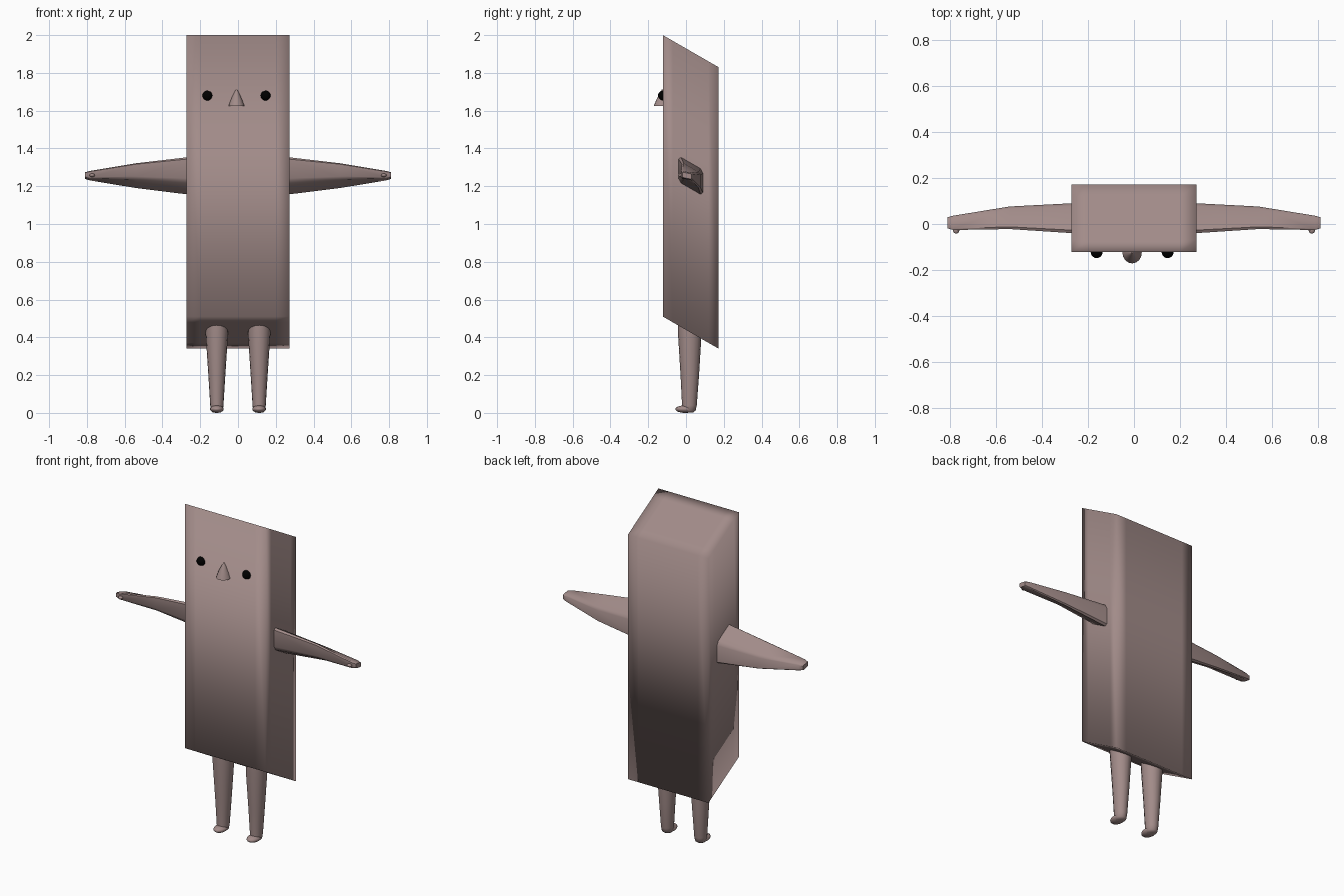
import bpy, bmesh
from math import cos, sin, pi, radians
from mathutils import Vector

if "Cube" in bpy.data.objects:
    bpy.data.objects.remove(bpy.data.objects["Cube"])

SLOPE = -0.576  # body and arms are sheared: height falls toward the back


def make_material(name, colour):
    mat = bpy.data.materials.new(name)
    mat.use_nodes = True
    mat.diffuse_color = colour
    mat.node_tree.nodes["Principled BSDF"].inputs["Base Color"].default_value = colour
    return mat


SKIN = make_material("dusty_pink", (0.36, 0.26, 0.25, 1))
BLACK = make_material("black", (0.0, 0.0, 0.0, 1))


def finish(bm, name, mat, angle=None):
    bmesh.ops.recalc_face_normals(bm, faces=bm.faces)
    for f in bm.faces:
        f.smooth = True
    mesh = bpy.data.meshes.new(name)
    bm.to_mesh(mesh)
    bm.free()
    mesh.materials.append(mat)
    obj = bpy.data.objects.new(name, mesh)
    bpy.context.collection.objects.link(obj)
    if angle:
        bpy.ops.object.select_all(action="DESELECT")
        obj.select_set(True)
        bpy.context.view_layer.objects.active = obj
        bpy.ops.object.shade_smooth_by_angle(angle=radians(angle))
    return obj


def loft(name, rings, angle=None):
    bm = bmesh.new()
    loops = [[bm.verts.new(p) for p in ring] for ring in rings]
    n = len(loops[0])
    for a, b in zip(loops, loops[1:]):
        for i in range(n):
            j = (i + 1) % n
            bm.faces.new((a[i], a[j], b[j], b[i]))
    bm.faces.new(loops[0])
    bm.faces.new(loops[-1])
    return finish(bm, name, SKIN, angle)


def ellipse(x, y, z, rx, ry, n=16):
    return [Vector((x + rx * cos(2 * pi * i / n), y + ry * sin(2 * pi * i / n), z))
            for i in range(n)]


def arm_ring(x, y, z, half_y, half_z, slope):
    # rounded square, sheared like the body
    square = [(1, -.75), (1, .75), (.8, 1), (-.8, 1), (-1, .75), (-1, -.75), (-.8, -1), (.8, -1)]
    return [Vector((x, y + u * half_y, z + v * half_z + slope * u * half_y)) for u, v in square]


def ball(name, centre, radii, mat):
    bm = bmesh.new()
    bmesh.ops.create_uvsphere(bm, u_segments=20, v_segments=12, radius=1)
    bmesh.ops.scale(bm, vec=radii, verts=bm.verts)
    bmesh.ops.translate(bm, vec=centre, verts=bm.verts)
    return finish(bm, name, mat)


# Body: sheared box with edge loops that soften the shading
bm = bmesh.new()
bmesh.ops.create_cube(bm, size=1)
for axis, cuts in ((0, (-0.37, 0.37)), (1, (-0.32, 0.32))):
    for c in cuts:
        normal = Vector((0, 0, 0))
        normal[axis] = 1
        bmesh.ops.bisect_plane(bm, geom=bm.verts[:] + bm.edges[:] + bm.faces[:],
                               plane_co=normal * c, plane_no=normal)
for v in bm.verts:
    v.co = Vector((v.co.x * 0.544, v.co.y * 0.295 + 0.025, v.co.z * 1.49 + 1.17))
    v.co.z += SLOPE * (v.co.y - 0.025)
finish(bm, "body", SKIN)

for side, s in (("left", 1), ("right", -1)):
    # Arm with a small thumb under the tip
    loft(side + "_arm", [
        arm_ring(s * 0.25, 0.025, 1.255, 0.066, 0.070, SLOPE),
        arm_ring(s * 0.54, 0.027, 1.256, 0.049, 0.043, SLOPE),
        arm_ring(s * 0.785, 0.005, 1.256, 0.031, 0.020, -0.2),
        arm_ring(s * 0.81, 0.005, 1.256, 0.024, 0.014, -0.2)], 40)
    ball(side + "_thumb", (s * 0.772, -0.026, 1.258), (0.014, 0.016, 0.009), SKIN)

    # Leg tapering to the ankle, then a small foot
    x = s * 0.112
    loft(side + "_leg", [
        ellipse(x, 0.02, 0.50, 0.060, 0.063),
        ellipse(x, 0.02, 0.43, 0.060, 0.063),
        ellipse(x, 0.02, 0.20, 0.045, 0.049),
        ellipse(x, 0.018, 0.04, 0.035, 0.039),
        ellipse(x, 0.015, 0.012, 0.032, 0.036),
        ellipse(x, 0.012, 0.003, 0.022, 0.026)], 60)
    ball(side + "_foot", (x, -0.004, 0.02), (0.036, 0.052, 0.02), SKIN)

    # Eye
    ball(side + "_eye", (s * 0.154 - 0.008, -0.122, 1.68), (0.026, 0.026, 0.026), BLACK)

# Nose: blunt cone half sunk in the face
loft("nose", [
    ellipse(-0.008, -0.125, 1.625, 0.042, 0.046),
    ellipse(-0.008, -0.125, 1.66, 0.029, 0.031),
    ellipse(-0.008, -0.125, 1.695, 0.013, 0.013),
    ellipse(-0.008, -0.125, 1.712, 0.003, 0.003)], 50)
